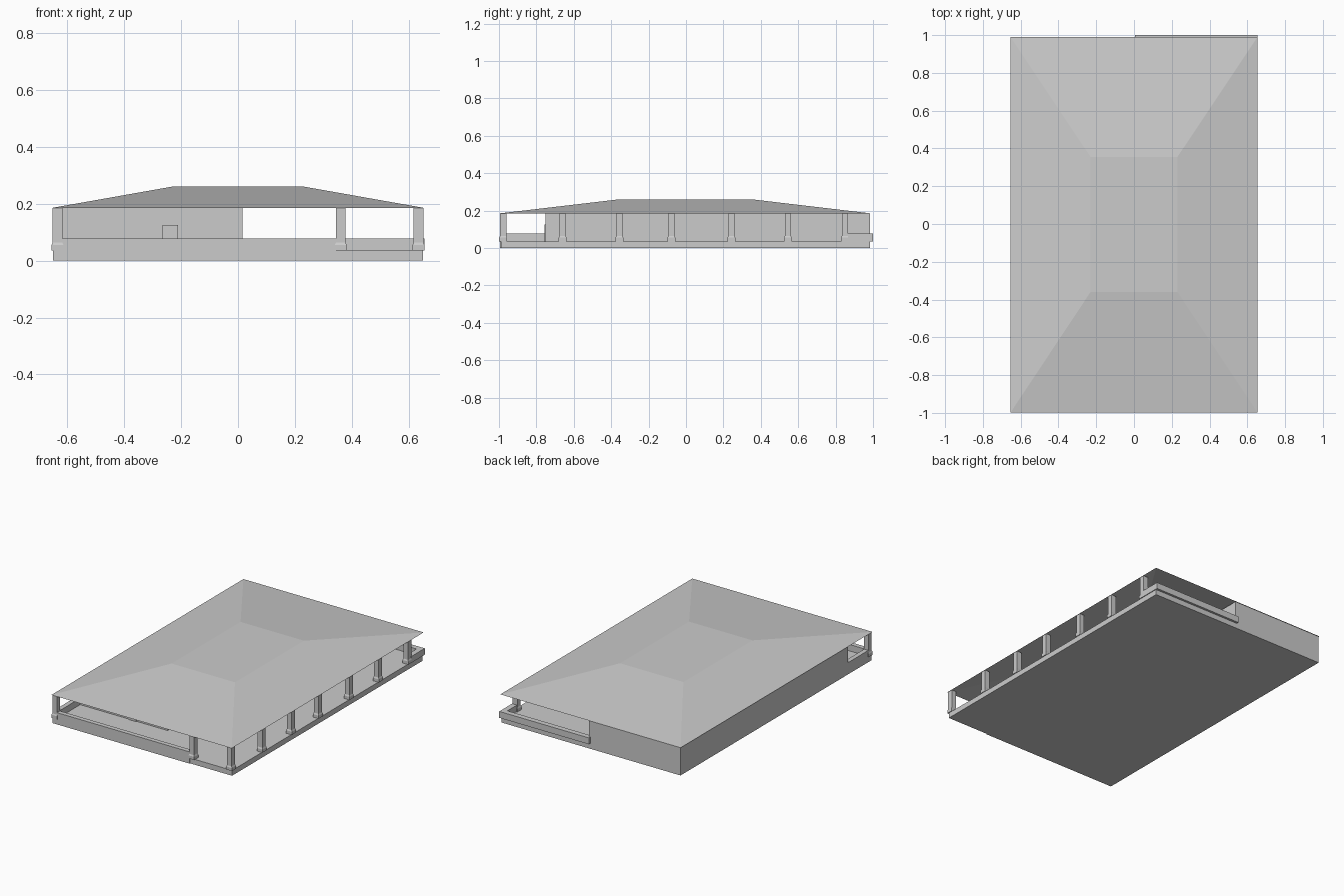
import bpy
import bmesh

cube = bpy.data.objects.get("Cube")
if cube:
    bpy.data.objects.remove(cube, do_unlink=True)

grey = bpy.data.materials.new("plain grey")
grey.use_nodes = True
colour = (0.6, 0.6, 0.6, 1)
grey.diffuse_color = colour
grey.node_tree.nodes["Principled BSDF"].inputs["Base Color"].default_value = colour

FLOOR, RAIL, EAVE, TOP = 0.035, 0.077, 0.185, 0.26


def finish(name, bm):
    bmesh.ops.recalc_face_normals(bm, faces=bm.faces)
    mesh = bpy.data.meshes.new(name)
    bm.to_mesh(mesh)
    bm.free()
    mesh.materials.append(grey)
    obj = bpy.data.objects.new(name, mesh)
    bpy.context.collection.objects.link(obj)
    return obj


def loft(name, rings):
    """Stack of rectangles (x0, x1, y0, y1, z) joined into a closed solid."""
    bm = bmesh.new()
    loops = [[bm.verts.new(p) for p in
              ((x0, y0, z), (x1, y0, z), (x1, y1, z), (x0, y1, z))]
             for x0, x1, y0, y1, z in rings]
    bm.faces.new(loops[0])
    bm.faces.new(loops[-1])
    for low, high in zip(loops, loops[1:]):
        for i in range(4):
            j = (i + 1) % 4
            bm.faces.new((low[i], low[j], high[j], high[i]))
    return finish(name, bm)


def box(name, x0, x1, y0, y1, z0, z1):
    return loft(name, [(x0, x1, y0, y1, z0), (x0, x1, y0, y1, z1)])


def column(name, x, y):
    """Square post with a wider foot that tapers into the shaft."""
    def ring(r, z):
        return (x - r, x + r, y - r, y + r, z)
    loft(name, [ring(0.021, FLOOR), ring(0.021, 0.055),
                ring(0.017, 0.064), ring(0.017, EAVE)])


# Floor slab and enclosed block
box("floor_slab", -0.65, 0.65, -0.99, 0.985, 0, FLOOR)
box("enclosed_block", -0.65, 0.015, -0.75, 0.985, FLOOR, EAVE)
box("wall_panel", -0.265, -0.21, -0.756, -0.75, FLOOR, 0.125)

# Low parapets around the front terrace and the back corner
box("front_parapet", -0.65, 0.345, -0.995, -0.965, 0, RAIL)
box("side_parapet", -0.65, -0.62, -0.965, -0.75, FLOOR, RAIL)
box("back_parapet", 0.005, 0.655, 0.965, 1.0, FLOOR, RAIL)
box("back_corner_parapet", 0.62, 0.655, 0.865, 0.965, FLOOR, RAIL)

# Columns along the open side and the front
for i, y in enumerate((-0.978, -0.66, -0.356, -0.078, 0.243, 0.545, 0.85)):
    column(f"side_column_{i + 1}", 0.634, y)
for name, x in (("front_column", 0.361), ("front_corner_column", -0.634)):
    column(name, x, -0.978)

# Hipped roof with a flat top, open underneath
roof = loft("roof", [(-0.654, 0.654, -0.999, 0.99, EAVE),
                     (-0.23, 0.23, -0.36, 0.355, TOP)])
bm = bmesh.new()
bm.from_mesh(roof.data)
bmesh.ops.delete(bm, geom=[f for f in bm.faces if f.normal.z < -0.9],
                 context="FACES")
bm.to_mesh(roof.data)
bm.free()
